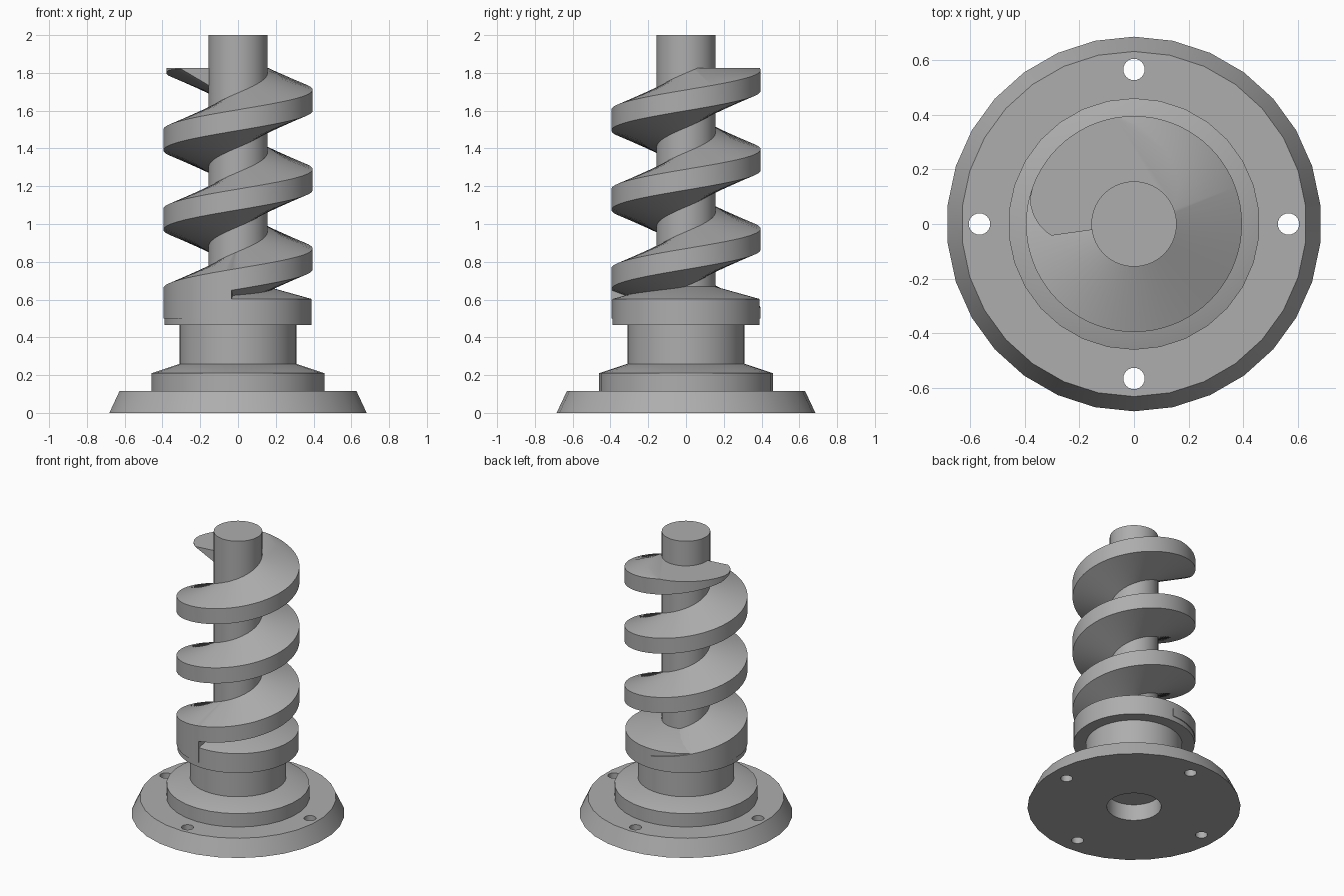
import bpy, bmesh, math
from mathutils import Vector

old = bpy.data.objects.get("Cube")
if old:
    bpy.data.objects.remove(old)

mat = bpy.data.materials.new("machined_grey")
mat.use_nodes = True
GREY = (0.42, 0.42, 0.42, 1)
mat.diffuse_color = GREY
mat.node_tree.nodes["Principled BSDF"].inputs["Base Color"].default_value = GREY


def finish(name, bm):
    bmesh.ops.recalc_face_normals(bm, faces=bm.faces)
    mesh = bpy.data.meshes.new(name)
    bm.to_mesh(mesh)
    bm.free()
    mesh.materials.append(mat)
    ob = bpy.data.objects.new(name, mesh)
    bpy.context.collection.objects.link(ob)
    return ob


def smooth(ob):
    bpy.ops.object.select_all(action='DESELECT')
    ob.select_set(True)
    bpy.context.view_layer.objects.active = ob
    bpy.ops.object.shade_smooth_by_angle(angle=math.radians(25))


def bridge(bm, a, b):
    for i in range(len(a)):
        j = (i + 1) % len(a)
        bm.faces.new((a[i], a[j], b[j], b[i]))


def lathe(name, profile, sides, ring=False):
    """Revolve (radius, height) points; capped solid, or a closed ring."""
    bm = bmesh.new()
    loops = []
    for r, z in profile:
        angles = [math.pi / 2 + math.tau * i / sides for i in range(sides)]
        loops.append([bm.verts.new((r * math.cos(a), r * math.sin(a), z)) for a in angles])
    for a, b in zip(loops, loops[1:]):
        bridge(bm, a, b)
    if ring:
        bridge(bm, loops[-1], loops[0])
    else:
        bm.faces.new(loops[0])
        bm.faces.new(loops[-1])
    return finish(name, bm)


# Flange with central bore and four bolt holes
flange = lathe("base_flange", [(.175, 0), (.685, 0), (.631, .115), (.175, .115)], 30, ring=True)
bm = bmesh.new()
for k in range(4):
    a = k * math.pi / 2
    made = bmesh.ops.create_cone(bm, cap_ends=True, segments=24, radius1=.039, radius2=.039, depth=.5)
    bmesh.ops.translate(bm, verts=made["verts"], vec=(.565 * math.cos(a), .565 * math.sin(a), 0))
cutter = finish("bolt_hole_cutter", bm)
cutter.hide_render = True
cut = flange.modifiers.new("bolt_holes", 'BOOLEAN')
cut.operation = 'DIFFERENCE'
cut.solver = 'EXACT'
cut.object = cutter
bpy.context.view_layer.objects.active = flange
bpy.ops.object.modifier_apply(modifier=cut.name)
bpy.data.objects.remove(cutter)
smooth(flange)

# Stepped hub, neck, collar and shaft
smooth(lathe("hub", [(.46, .115), (.46, .21), (.31, .26)], 30))
smooth(lathe("neck", [(.31, .24), (.31, .48)], 48))
smooth(lathe("collar", [(.39, .465), (.39, .603), (.15, .67)], 60))
smooth(lathe("shaft", [(.156, .6), (.156, 2)], 60))

# Helical thread: trapezoid section swept around the shaft
PITCH, LAND, ROOT, OUTER, TOP = .42, .055, .15, .395, 1.825
START, STEP_AT, TAPER, END = 90, 265, 3 * 360 + 160, 3 * 360 + 188


def section(bm, deg, filled):
    zc = 1.655 + PITCH * (deg / 360 - 3)
    ro, low_out, low_in = OUTER, zc - LAND, zc - ROOT
    if filled:                       # the first part sits solid on the collar
        low_out = low_in = .5
    if deg > TAPER:                  # the last part runs out to a thin tip
        t = (deg - TAPER) / (END - TAPER)
        ro -= .09 * t * t
        low_out += (TOP - .004 - low_out) * t
    a = math.radians(deg)
    pts = [(.14, low_in), (ro, low_out), (ro, zc + LAND), (.14, zc + ROOT)]
    return [bm.verts.new((r * math.cos(a), r * math.sin(a), z)) for r, z in pts]


bm = bmesh.new()
stations = [(d, True) for d in range(START, STEP_AT + 1, 5)]
stations += [(d, False) for d in range(STEP_AT, END, 5)] + [(END, False)]
rings = [section(bm, d, f) for d, f in stations]
for a, b in zip(rings, rings[1:]):
    bridge(bm, a, b)
bm.faces.new(rings[0])
bm.faces.new(rings[-1])
bmesh.ops.recalc_face_normals(bm, faces=bm.faces)
# Level the upper end
bmesh.ops.bisect_plane(bm, geom=bm.verts[:] + bm.edges[:] + bm.faces[:], dist=1e-5,
                       plane_co=Vector((0, 0, TOP)), plane_no=Vector((0, 0, 1)), clear_outer=True)
bmesh.ops.holes_fill(bm, edges=[e for e in bm.edges if e.is_boundary], sides=0)
smooth(finish("screw_thread", bm))
